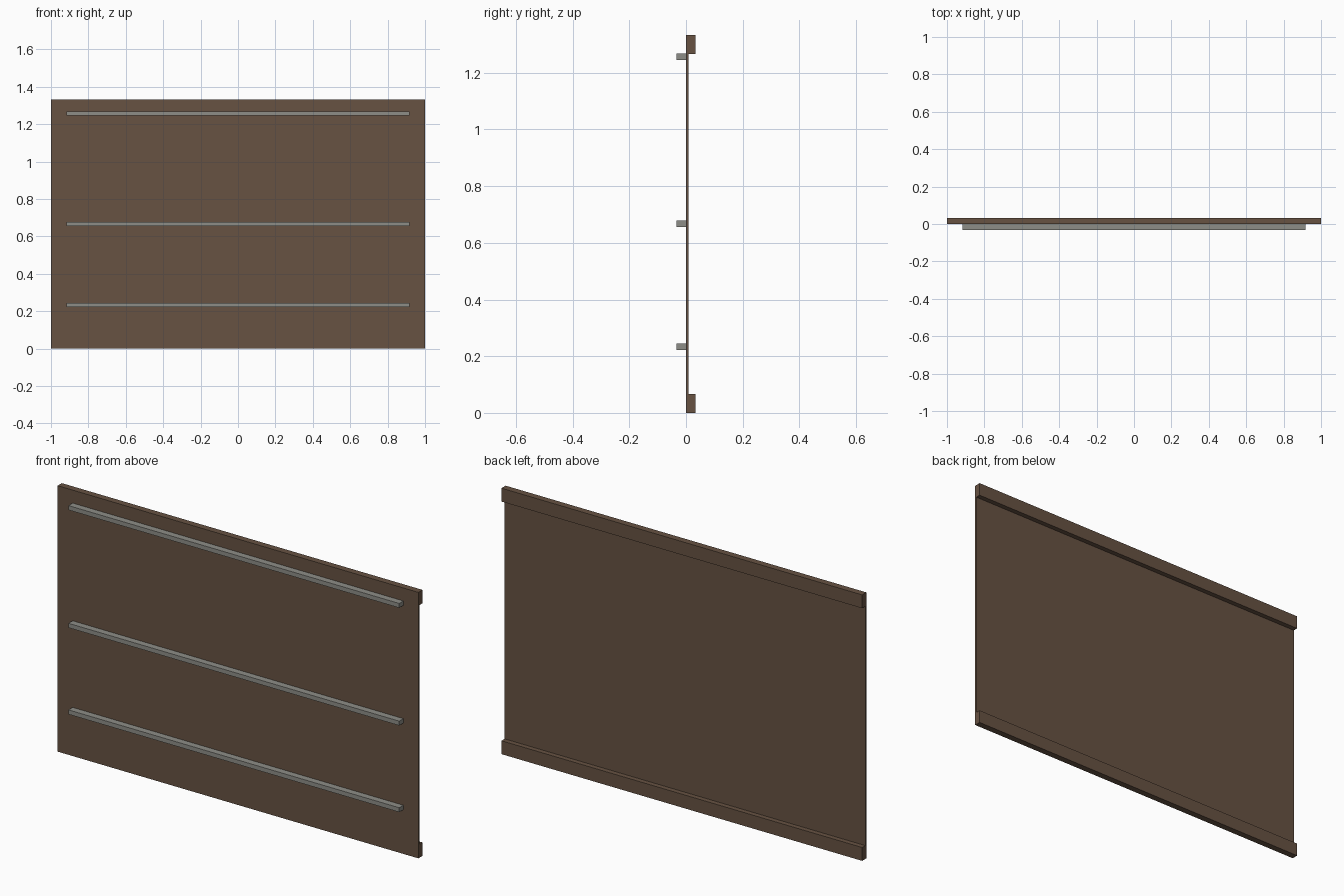
import bpy, bmesh

if "Cube" in bpy.data.objects:
    bpy.data.objects.remove(bpy.data.objects["Cube"])


def material(name, rgb):
    mat = bpy.data.materials.new(name)
    mat.diffuse_color = (*rgb, 1)
    mat.use_nodes = True
    mat.node_tree.nodes["Principled BSDF"].inputs["Base Color"].default_value = mat.diffuse_color
    return mat


def extrude_x(name, profile, half, mat):
    """Extrude a closed (y, z) profile along x from -half to half."""
    bm = bmesh.new()
    face = bm.faces.new([bm.verts.new((-half, y, z)) for y, z in profile])
    ext = bmesh.ops.extrude_face_region(bm, geom=[face])
    verts = [g for g in ext["geom"] if isinstance(g, bmesh.types.BMVert)]
    bmesh.ops.translate(bm, verts=verts, vec=(2 * half, 0, 0))
    bmesh.ops.recalc_face_normals(bm, faces=bm.faces)
    mesh = bpy.data.meshes.new(name)
    bm.to_mesh(mesh)
    bm.free()
    mesh.materials.append(mat)
    obj = bpy.data.objects.new(name, mesh)
    bpy.context.collection.objects.link(obj)
    return obj


brown = material("brown_board", (0.135, 0.085, 0.055))
grey = material("grey_bar", (0.27, 0.27, 0.245))

H = 1.333      # board height
DEPTH = 0.033  # depth of the edge rails and of the bars
SHEET = 0.008  # sheet thickness
RAIL = 0.067   # edge rail height

# Board: thin sheet with thick rails along the bottom and top of its back
extrude_x("back_board", [
    (0, 0), (DEPTH, 0), (DEPTH, RAIL), (SHEET, RAIL),
    (SHEET, H - RAIL), (DEPTH, H - RAIL), (DEPTH, H), (0, H),
], 1.0, brown)

# Three horizontal bars on the front
for label, z in (("lower", 0.233), ("middle", 0.667), ("upper", 1.257)):
    a, b = z - 0.011, z + 0.011
    extrude_x(label + "_bar", [(-DEPTH, a), (0, a), (0, b), (-DEPTH, b)], 0.917, grey)
